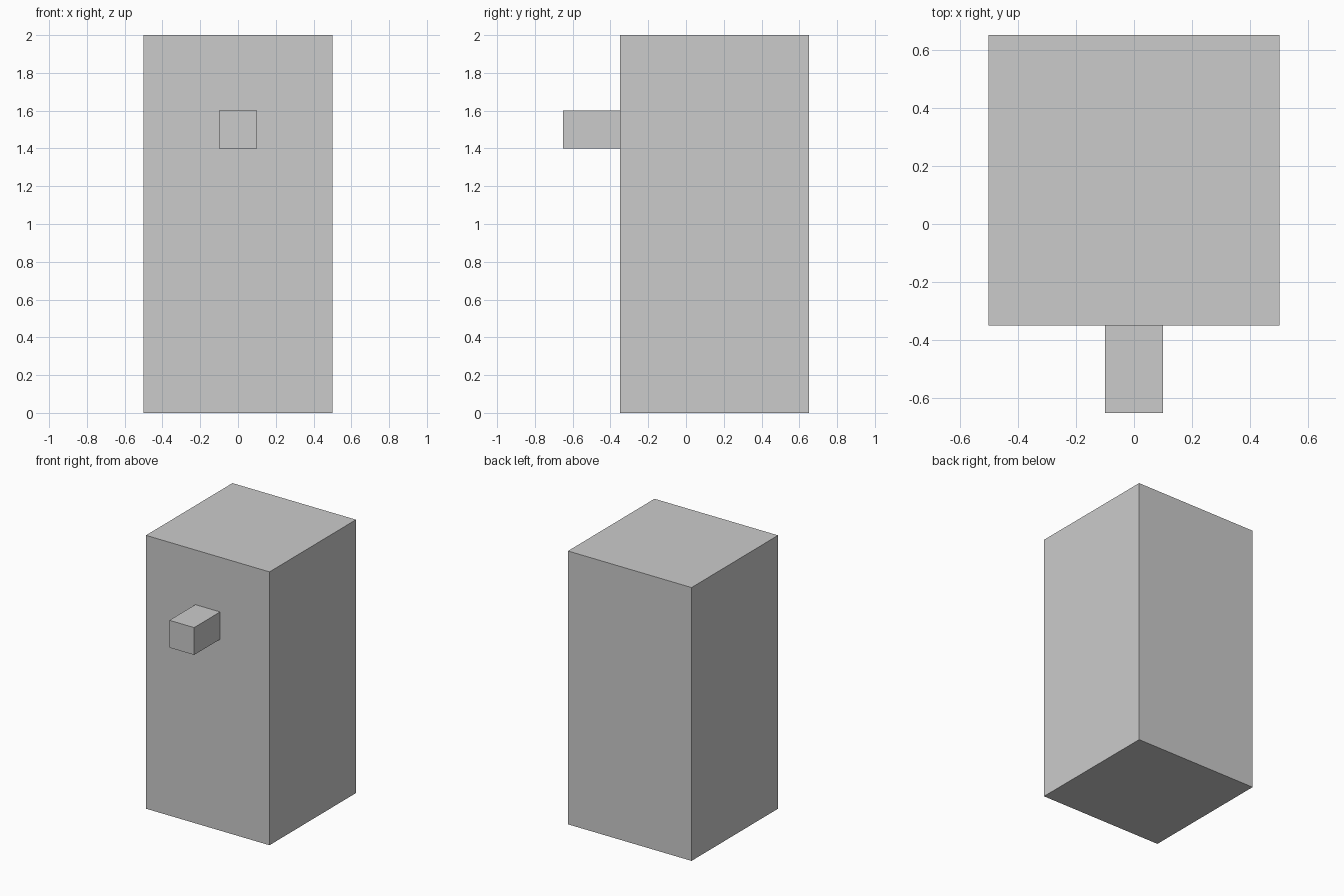
import bpy
from mathutils import Vector

if "Cube" in bpy.data.objects:
    bpy.data.objects.remove(bpy.data.objects["Cube"])


def box(name, low, high):
    low, high = Vector(low), Vector(high)
    bpy.ops.mesh.primitive_cube_add(size=1, location=(low + high) / 2)
    obj = bpy.context.object
    obj.name = name
    obj.scale = high - low
    bpy.ops.object.transform_apply(location=False, rotation=False, scale=True)
    return obj


# Tall square block
box("body", (-0.5, -0.35, 0), (0.5, 0.65, 2))

# Square peg sticking out of the front face
box("front_peg", (-0.1, -0.65, 1.4), (0.1, -0.35, 1.6))
